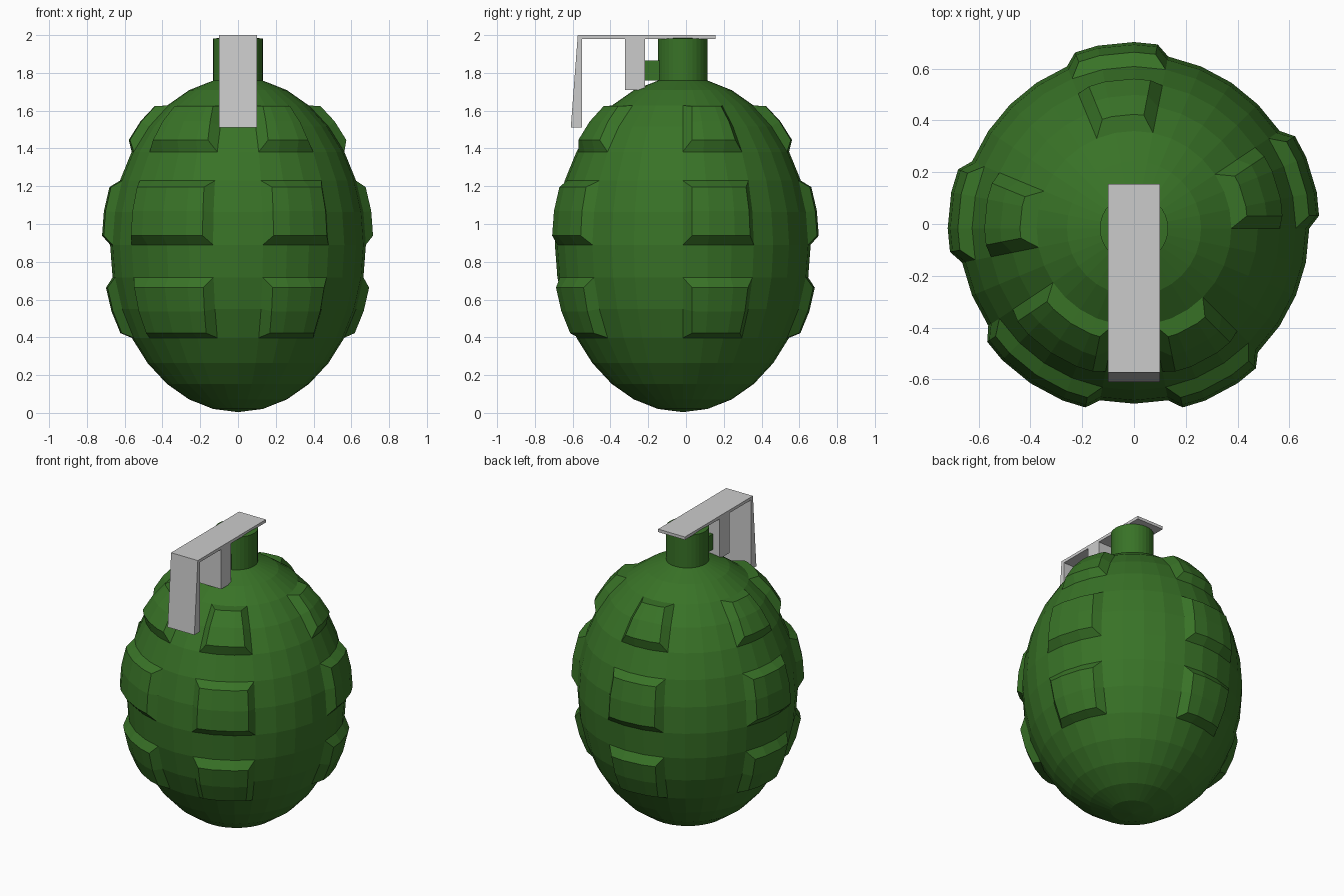
import bpy, bmesh, math
from mathutils import Matrix, Vector

if "Cube" in bpy.data.objects:
    bpy.data.objects.remove(bpy.data.objects["Cube"])

CY, CZ, R, H = -0.017, 0.89, 0.677, 0.886
STEP = math.radians(11.25)

green = bpy.data.materials.new("dark_green")
green.diffuse_color = (0.04, 0.17, 0.02, 1)
green.use_nodes = True
green.node_tree.nodes["Principled BSDF"].inputs["Base Color"].default_value = green.diffuse_color


def finish(name, bm, mat=None):
    bmesh.ops.recalc_face_normals(bm, faces=bm.faces)
    mesh = bpy.data.meshes.new(name)
    bm.to_mesh(mesh)
    bm.free()
    obj = bpy.data.objects.new(name, mesh)
    bpy.context.collection.objects.link(obj)
    if mat:
        mesh.materials.append(mat)
    return obj


# Body: egg-shaped sphere, 32 segments by 16 rings
bm = bmesh.new()
bmesh.ops.create_uvsphere(bm, u_segments=32, v_segments=16, radius=1)

# Raised pads: (first segment, segment count) columns crossed with ring rows
columns = [(0, 3), (7, 3), (14, 3), (19, 4), (25, 3)]
rows = [3, 6, 9]
pads, cap = [], []
for f in bm.faces:
    c = f.calc_center_median()
    seg = int((math.atan2(c.y, c.x) % math.tau) / STEP)
    ring = int(math.acos(c.z / c.length) / STEP)
    if ring == 0:
        cap.append(f)
    if any(r <= ring < r + 2 for r in rows) and any(s <= seg < s + n for s, n in columns):
        pads.append(f)
bmesh.ops.transform(bm, verts=bm.verts,
                    matrix=Matrix.Translation((0, CY, CZ)) @ Matrix.Diagonal((R, R, H, 1)))
bm.normal_update()
bmesh.ops.inset_region(bm, faces=pads, thickness=0.045, depth=0.046,
                       use_even_offset=True, use_boundary=True)

# Neck: top cap pulled straight up
new = bmesh.ops.extrude_face_region(bm, geom=cap)["geom"]
bmesh.ops.delete(bm, geom=[f for f in cap if f.is_valid], context='FACES')
bmesh.ops.translate(bm, vec=(0, 0, 0.222), verts=[g for g in new if isinstance(g, bmesh.types.BMVert)])
finish("body", bm, green)

# Lug joining the neck to the lever
bm = bmesh.new()
bmesh.ops.create_cube(bm, size=1, matrix=Matrix.Translation((0, -0.175, 1.813))
                      @ Matrix.Diagonal((0.1, 0.09, 0.105, 1)))
finish("neck_lug", bm, green)

# Lever: side profile (y, z) extruded across x
profile = [(0.155, 2.0), (-0.573, 2.0), (-0.61, 1.51), (-0.55, 1.51), (-0.55, 1.98),
           (-0.322, 1.98), (-0.322, 1.71), (-0.217, 1.71), (-0.217, 1.98), (0.155, 1.98)]
bm = bmesh.new()
face = bm.faces.new([bm.verts.new((-0.1, y, z)) for y, z in profile])
new = bmesh.ops.extrude_face_region(bm, geom=[face])["geom"]
bmesh.ops.translate(bm, vec=(0.2, 0, 0), verts=[g for g in new if isinstance(g, bmesh.types.BMVert)])
finish("lever", bm)
